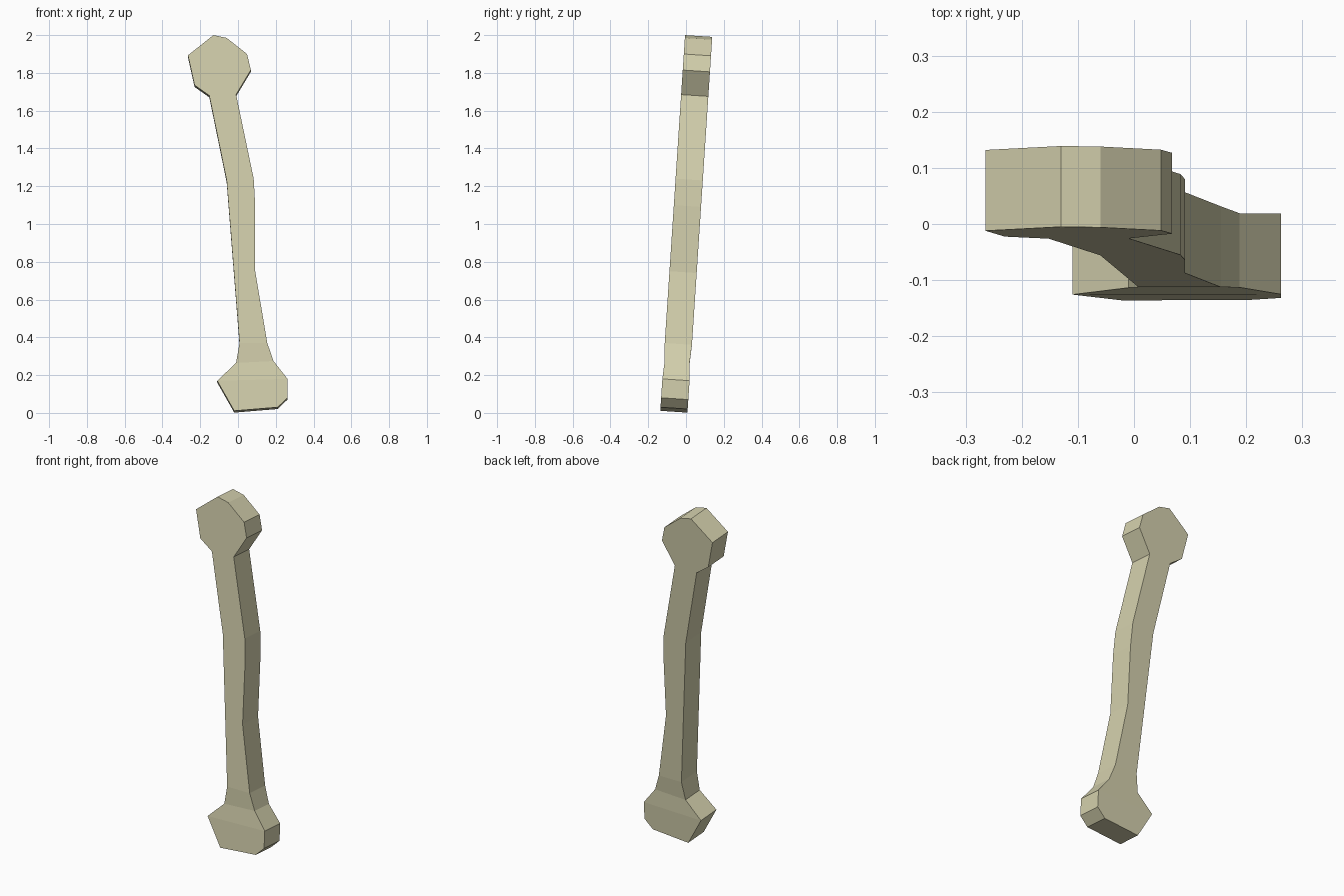
import bpy, bmesh, math

if "Cube" in bpy.data.objects:
    bpy.data.objects.remove(bpy.data.objects["Cube"])

mat = bpy.data.materials.new("bone ivory")
mat.diffuse_color = (0.658, 0.631, 0.418, 1)
mat.use_nodes = True
mat.node_tree.nodes["Principled BSDF"].inputs["Base Color"].default_value = mat.diffuse_color

# Front outline sections (x, z): right side and left side, running top to bottom
right = [(-0.13, 2.0), (-0.06, 1.985), (0.048, 1.9), (0.068, 1.815), (-0.01, 1.685),
         (0.083, 1.24), (0.091, 1.1), (0.091, 0.75), (0.155, 0.37), (0.188, 0.275),
         (0.262, 0.18), (0.262, 0.08), (0.21, 0.03)]
left = [(-0.265, 1.893), (-0.23, 1.735), (-0.152, 1.68), (-0.06, 1.23),
        (0.008, 0.37), (-0.01, 0.265), (-0.11, 0.17), (-0.02, 0.011)]

LEAN = 0.066      # backward lean of the whole slab
THICK = 0.144


def is_collar(z):
    """The collar above the lower knuckle is pinched slightly thinner."""
    return 0.22 < z < 0.3


def point(p, back):
    x, z = p
    inset = 0.006 if is_collar(z) else 0.0
    depth = THICK - inset if back else inset
    return (x, -0.005 - LEAN * (2 - z) + depth, z - LEAN * depth)


bm = bmesh.new()
grid = [([bm.verts.new(point(p, b)) for p in right],
         [bm.verts.new(point(p, b)) for p in left]) for b in (False, True)]

# Front and back faces, split at neck, shaft ends and collar: (right range, left range)
spans = [((0, 4), (0, 2)), ((4, 5), (2, 3)), ((5, 8), (3, 4)),
         ((8, 9), (4, 5)), ((9, 10), (5, 6)), ((10, 12), (6, 7))]
for r, l in grid:
    for (r0, r1), (l0, l1) in spans:
        bm.faces.new(r[r0:r1 + 1] + l[l0:l1 + 1][::-1])

# Side wall around the outline
loops = [r + l[::-1] for r, l in grid]
n = len(loops[0])
for i in range(n):
    j = (i + 1) % n
    bm.faces.new((loops[0][i], loops[0][j], loops[1][j], loops[1][i]))

bmesh.ops.recalc_face_normals(bm, faces=bm.faces[:])
mesh = bpy.data.meshes.new("bone")
bm.to_mesh(mesh)
bm.free()
mesh.materials.append(mat)
bone = bpy.data.objects.new("bone", mesh)
bpy.context.collection.objects.link(bone)
